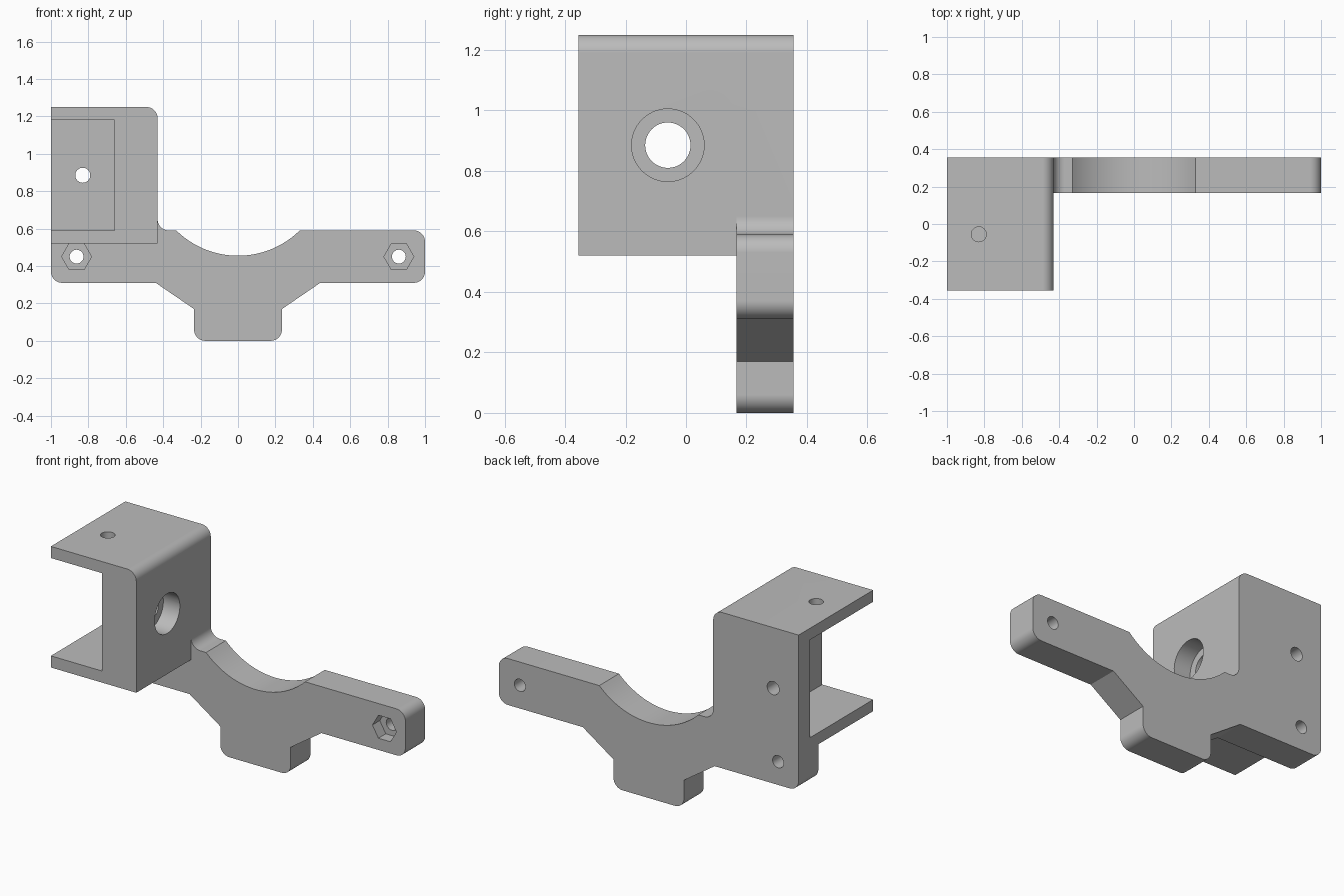
import bpy, bmesh, math
from mathutils import Vector

cube = bpy.data.objects.get("Cube")
if cube:
    bpy.data.objects.remove(cube, do_unlink=True)

grey = bpy.data.materials.new("plain grey")
grey.use_nodes = True
COLOR = (0.5, 0.5, 0.5, 1)
grey.diffuse_color = COLOR
grey.node_tree.nodes["Principled BSDF"].inputs["Base Color"].default_value = COLOR


def rounded(corners, steps=10):
    """Outline from (u, v[, radius]) corners, with tangent arcs at the radii."""
    out = []
    for i, c in enumerate(corners):
        p = Vector(c[:2])
        if len(c) == 2:
            out.append(p)
            continue
        r = c[2]
        a = (Vector(corners[i - 1][:2]) - p).normalized()
        b = (Vector(corners[(i + 1) % len(corners)][:2]) - p).normalized()
        # right-angled corners: the arc centre lies r along both sides
        centre = p + (a + b) * r
        for k in range(steps + 1):
            t = k / steps * math.pi / 2
            out.append(centre - b * r * math.cos(t) - a * r * math.sin(t))
    return [(round(q[0], 4), round(q[1], 4)) for q in out]


def circle(u, v, r, n=40):
    return [(u + r * math.cos(math.tau * k / n), v + r * math.sin(math.tau * k / n))
            for k in range(n)]


def rect(u0, u1, v0, v1):
    return [(u0, v0), (u1, v0), (u1, v1), (u0, v1)]


def prism(name, outline, lo, hi, axis="Y"):
    """Extrude a closed outline along an axis."""
    place = {"X": lambda u, v, t: (t, u, v),
             "Y": lambda u, v, t: (u, t, v),
             "Z": lambda u, v, t: (u, v, t)}[axis]
    bm = bmesh.new()
    ends = [[bm.verts.new(place(u, v, t)) for u, v in outline] for t in (lo, hi)]
    n = len(outline)
    for ring in ends:
        bm.faces.new(ring)
    for i in range(n):
        j = (i + 1) % n
        bm.faces.new((ends[0][i], ends[0][j], ends[1][j], ends[1][i]))
    bmesh.ops.recalc_face_normals(bm, faces=bm.faces)
    mesh = bpy.data.meshes.new(name)
    bm.to_mesh(mesh)
    bm.free()
    mesh.materials.append(grey)
    ob = bpy.data.objects.new(name, mesh)
    bpy.context.scene.collection.objects.link(ob)
    return ob


def cut(body, outline, lo, hi, axis="Y"):
    cutter = prism("cutter", outline, lo, hi, axis)
    cutter.hide_render = True
    mod = body.modifiers.new("cut", "BOOLEAN")
    mod.operation = "DIFFERENCE"
    mod.solver = "EXACT"
    mod.object = cutter
    bpy.context.view_layer.objects.active = body
    bpy.ops.object.modifier_apply(modifier=mod.name)
    bpy.data.objects.remove(cutter, do_unlink=True)


# Main dimensions
FRONT, BACK, PLATE = -0.355, 0.355, 0.167
WALL, FLOOR, TOP, ARM = -0.43, 0.52, 1.25, 0.59
R = 0.06

# Cradle arc between the arms
cz, cr = 0.926, 0.471
start = math.atan2(ARM - cz, 0.33)
sweep = -math.pi - 2 * start
cradle = [(cr * math.cos(start + sweep * k / 32), cz + cr * math.sin(start + sweep * k / 32))
          for k in range(33)]

# Full silhouette, extruded through the whole depth
outline = rounded([(-1, 0.31, R), (-0.44, 0.31), (-0.235, 0.17), (-0.235, 0, R),
                   (0.235, 0, R), (0.235, 0.17), (0.44, 0.31), (1, 0.31, R),
                   (1, ARM, R)] + cradle + [(WALL, ARM, R), (WALL, TOP, R), (-1, TOP)])
body = prism("mounting_bracket", outline, FRONT, BACK)

# Leave only the thin plate outside the housing
cut(body, [(-1.1, -0.1), (1.1, -0.1), (1.1, 0.9), (WALL, 0.9), (WALL, FLOOR), (-1.1, FLOOR)],
    -0.5, PLATE)

# Housing pocket, open to the front and the outer side
cut(body, rect(-1.1, -0.66, 0.59, 1.18), -0.5, 0.245)

# Stepped bore through the housing side wall
cut(body, circle(-0.06, 0.885, 0.12, 56), WALL - 0.11, -0.3, "X")
cut(body, circle(-0.06, 0.885, 0.075, 48), -0.75, -0.4, "X")

# Screw holes in the housing roof and back wall
cut(body, circle(-0.83, -0.055, 0.04), 1.1, 1.4, "Z")
cut(body, circle(-0.83, 0.885, 0.04), 0.2, 0.5)

# Hexagonal nut recesses and bolt holes in both arms
for x in (-0.863, 0.86):
    cut(body, circle(x, 0.45, 0.08, 6), 0.1, PLATE + 0.07)
    cut(body, circle(x, 0.45, 0.037), 0.1, 0.5)

# Smooth fillets and bores, crisp flat faces
bpy.ops.object.select_all(action="DESELECT")
body.select_set(True)
bpy.context.view_layer.objects.active = body
bpy.ops.object.shade_smooth_by_angle(angle=math.radians(25))
weighted = body.modifiers.new("weighted_normals", "WEIGHTED_NORMAL")
weighted.keep_sharp = True
